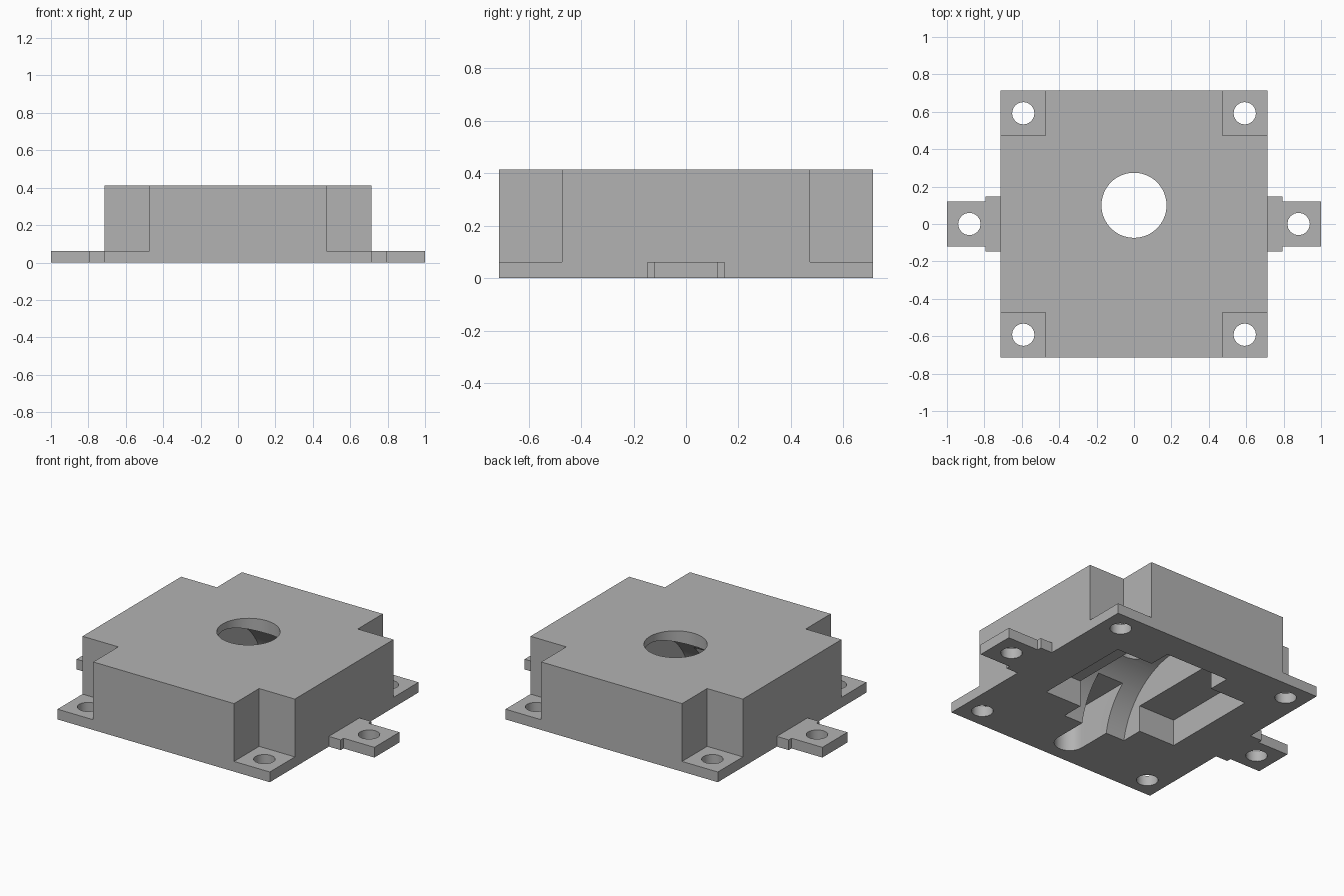
import bpy
import math

if "Cube" in bpy.data.objects:
    bpy.data.objects.remove(bpy.data.objects["Cube"], do_unlink=True)

HALF = 0.713      # half width of the square body
TOP = 0.413       # body height
PLATE = 0.062     # flange thickness
WELL_Y = 0.1      # centre of the hole, well and pocket

grey = bpy.data.materials.new("plain grey")
grey.use_nodes = True
colour = (0.45, 0.45, 0.45, 1)
grey.diffuse_color = colour
grey.node_tree.nodes["Principled BSDF"].inputs["Base Color"].default_value = colour


def prism(name, outline, z0, z1):
    """Extrude a counter-clockwise outline between two heights."""
    n = len(outline)
    verts = [(x, y, z) for z in (z0, z1) for x, y in outline]
    faces = [list(range(n))[::-1], list(range(n, 2 * n))]
    faces += [[i, (i + 1) % n, (i + 1) % n + n, i + n] for i in range(n)]
    mesh = bpy.data.meshes.new(name)
    mesh.from_pydata(verts, [], faces)
    mesh.materials.append(grey)
    obj = bpy.data.objects.new(name, mesh)
    bpy.context.collection.objects.link(obj)
    return obj


def rect(x0, x1, y0, y1):
    return [(x0, y0), (x1, y0), (x1, y1), (x0, y1)]


def arc(cx, cy, r, n, start=0.0, sweep=2 * math.pi, closed=True):
    steps = n if closed else n + 1
    return [(cx + r * math.cos(start + sweep * i / n),
             cy + r * math.sin(start + sweep * i / n)) for i in range(steps)]


def cut(target, cutter):
    """Subtract the cutter and discard it."""
    bpy.context.view_layer.objects.active = target
    mod = target.modifiers.new("cut", "BOOLEAN")
    mod.operation = "DIFFERENCE"
    mod.solver = "EXACT"
    mod.object = cutter
    bpy.ops.object.modifier_apply(modifier=mod.name)
    bpy.data.objects.remove(cutter, do_unlink=True)


# Body block with a stepped corner and screw hole on each corner
housing = prism("housing", rect(-HALF, HALF, -HALF, HALF), 0, TOP)
for sx in (-1, 1):
    for sy in (-1, 1):
        xs = sorted((sx * 0.473, sx * 0.9))
        ys = sorted((sy * 0.473, sy * 0.9))
        cut(housing, prism("corner_cutter", rect(*xs, *ys), PLATE, 0.6))
        cut(housing, prism("screw_cutter", arc(sx * 0.592, sy * 0.592, 0.06, 16), -0.1, 0.2))

# Shallow rectangular pocket in the underside
cut(housing, prism("pocket_cutter", rect(-0.457, 0.457, WELL_Y - 0.305, WELL_Y + 0.305), -0.1, 0.16))

# Arched well: a cylinder lying along x
well = prism("well_cutter", arc(0, 0, 0.447, 96), -0.213, 0.213)
well.rotation_euler = (math.pi / 2, 0, math.pi / 2)
well.location = (0, WELL_Y, -0.077)
bpy.context.view_layer.update()
cut(housing, well)

# Round-ended slot running towards the front
slot = arc(0, -0.55, 0.086, 24, math.pi, math.pi, closed=False)
slot += [(0.086, WELL_Y), (-0.086, WELL_Y)]
cut(housing, prism("slot_cutter", slot, -0.1, 0.255))

# Round hole through the top
cut(housing, prism("hole_cutter", arc(0, WELL_Y, 0.174, 64), 0.2, 0.6))

# Side tabs, each with a wide root and a screw hole
parts = [housing]
for name, s in (("left_tab", 1), ("right_tab", -1)):
    half = [(HALF, -0.147), (0.793, -0.147), (0.793, -0.12), (1.0, -0.12)]
    outline = half + [(x, -y) for x, y in reversed(half)]
    outline = [(s * x, s * y) for x, y in outline]
    tab = prism(name, outline, 0, PLATE)
    cut(tab, prism("tab_screw_cutter", arc(s * 0.88, 0, 0.06, 16), -0.1, 0.2))
    parts.append(tab)

# Smooth the curved walls, keep the edges sharp
bpy.ops.object.select_all(action="DESELECT")
for obj in parts:
    obj.select_set(True)
bpy.context.view_layer.objects.active = housing
bpy.ops.object.shade_smooth_by_angle(angle=math.radians(30))
